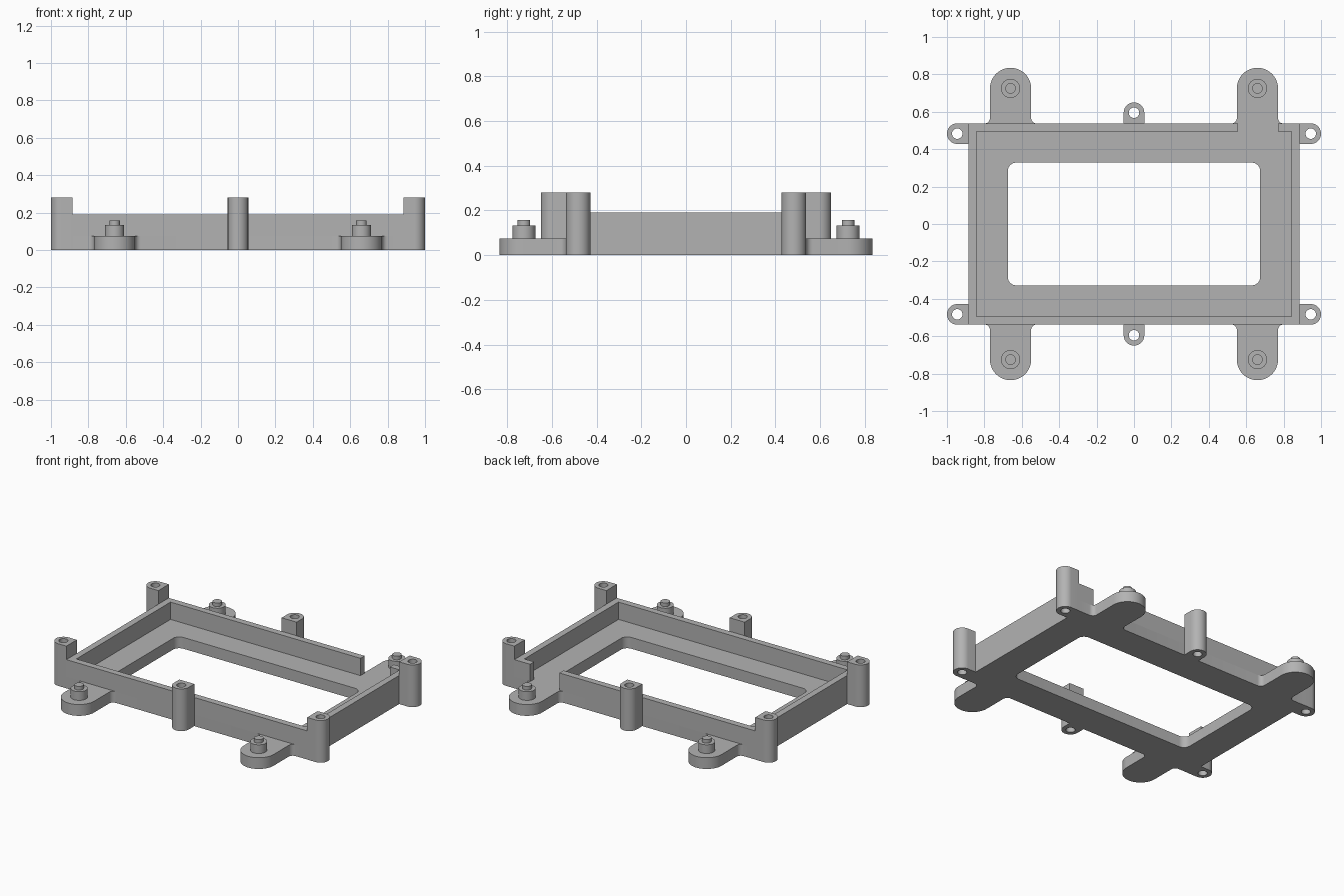
import bpy
import bmesh
from math import radians, cos, sin

if "Cube" in bpy.data.objects:
    bpy.data.objects.remove(bpy.data.objects["Cube"], do_unlink=True)

grey = bpy.data.materials.new("light_grey")
grey.use_nodes = True
grey.diffuse_color = (0.45, 0.45, 0.45, 1)
grey.node_tree.nodes["Principled BSDF"].inputs["Base Color"].default_value = grey.diffuse_color

# Main dimensions
HX, HY = 0.885, 0.537          # outer half size of the tray
WALL = 0.043
FLOOR, RIM, POST = 0.075, 0.19, 0.28
EAR_X, EAR_Y, EAR_R, FILLET = 0.66, 0.725, 0.11, 0.03
TAB_R, HOLE_R = 0.055, 0.028


def arc(cx, cy, r, start, end, n=10):
    """Points along an arc, angles in degrees."""
    angles = [radians(start + (end - start) * i / n) for i in range(n + 1)]
    return [(cx + r * cos(a), cy + r * sin(a)) for a in angles]


def circle(cx, cy, r, n=32):
    return arc(cx, cy, r, 0, 360, n)[:-1]


def turned(points):
    return [(-x, -y) for x, y in points]


def prism(name, loops, z0, z1):
    """Extrude an outline, with optional holes, from z0 to z1."""
    bm = bmesh.new()
    edges = []
    for loop in loops:
        vs = [bm.verts.new((x, y, z0)) for x, y in loop]
        edges += [bm.edges.new((vs[i - 1], vs[i])) for i in range(len(vs))]
    bmesh.ops.triangle_fill(bm, edges=edges, use_beauty=True)
    top = bmesh.ops.extrude_face_region(bm, geom=bm.faces[:], use_keep_orig=True)
    bmesh.ops.translate(bm, vec=(0, 0, z1 - z0),
                        verts=[g for g in top["geom"] if isinstance(g, bmesh.types.BMVert)])
    bmesh.ops.recalc_face_normals(bm, faces=bm.faces[:])
    mesh = bpy.data.meshes.new(name)
    bm.to_mesh(mesh)
    bm.free()
    mesh.materials.append(grey)
    mesh.polygons.foreach_set("use_smooth", [True] * len(mesh.polygons))
    mesh.set_sharp_from_angle(angle=radians(30))
    obj = bpy.data.objects.new(name, mesh)
    bpy.context.collection.objects.link(obj)
    return obj


# Floor plate with four filleted mounting ears and a rounded window
side = [(HX, HY)]
for cx in (EAR_X, -EAR_X):
    reach = EAR_R + FILLET
    side += arc(cx + reach, HY + FILLET, FILLET, 270, 180, 6)
    side += arc(cx, EAR_Y, EAR_R, 0, 180, 24)
    side += arc(cx - reach, HY + FILLET, FILLET, 0, -90, 6)
side.append((-HX, HY))

WX, WY, WR = 0.675, 0.328, 0.045
half_window = (arc(WX - WR, WY - WR, WR, 0, 90, 8)
               + arc(WR - WX, WY - WR, WR, 90, 180, 8))
prism("floor_plate", [side + turned(side), half_window + turned(half_window)], 0, FLOOR)

# Rim wall, open at the notch beside the rear left ear
IX, IY = HX - WALL, HY - WALL
N0, N1 = 0.555, 0.77
rim = [(N0, HY), (-HX, HY), (-HX, -HY), (HX, -HY), (HX, HY), (N1, HY),
       (N1, IY), (IX, IY), (IX, -IY), (-IX, -IY), (-IX, IY), (N0, IY)]
prism("rim_wall", [rim], FLOOR, RIM)

# Corner screw posts
for sx, lr in ((1, "left"), (-1, "right")):
    for sy, fb in ((-1, "front"), (1, "rear")):
        cy = sy * 0.483
        cx = 1 - TAB_R
        tab = [(HX, cy - TAB_R)] + arc(cx, cy, TAB_R, -90, 90, 20) + [(HX, cy + TAB_R)]
        loops = [tab, circle(cx, cy, HOLE_R)]
        prism(f"{fb}_{lr}_screw_post",
              [[(sx * x, y) for x, y in loop] for loop in loops], 0, POST)

        # Stepped locating pin on each ear
        ex, ey = sx * EAR_X, sy * EAR_Y
        prism(f"{fb}_{lr}_pin_base", [circle(ex, ey, 0.051)], FLOOR, 0.133)
        prism(f"{fb}_{lr}_pin_tip", [circle(ex, ey, 0.028)], 0.133, 0.157)

# Middle screw posts
for sy, fb in ((-1, "front"), (1, "rear")):
    cy = 0.595
    tab = [(TAB_R, HY)] + arc(0, cy, TAB_R, 0, 180, 20) + [(-TAB_R, HY)]
    loops = [tab, circle(0, cy, HOLE_R)]
    prism(f"{fb}_middle_screw_post",
          [[(x, sy * y) for x, y in loop] for loop in loops], 0, POST)
